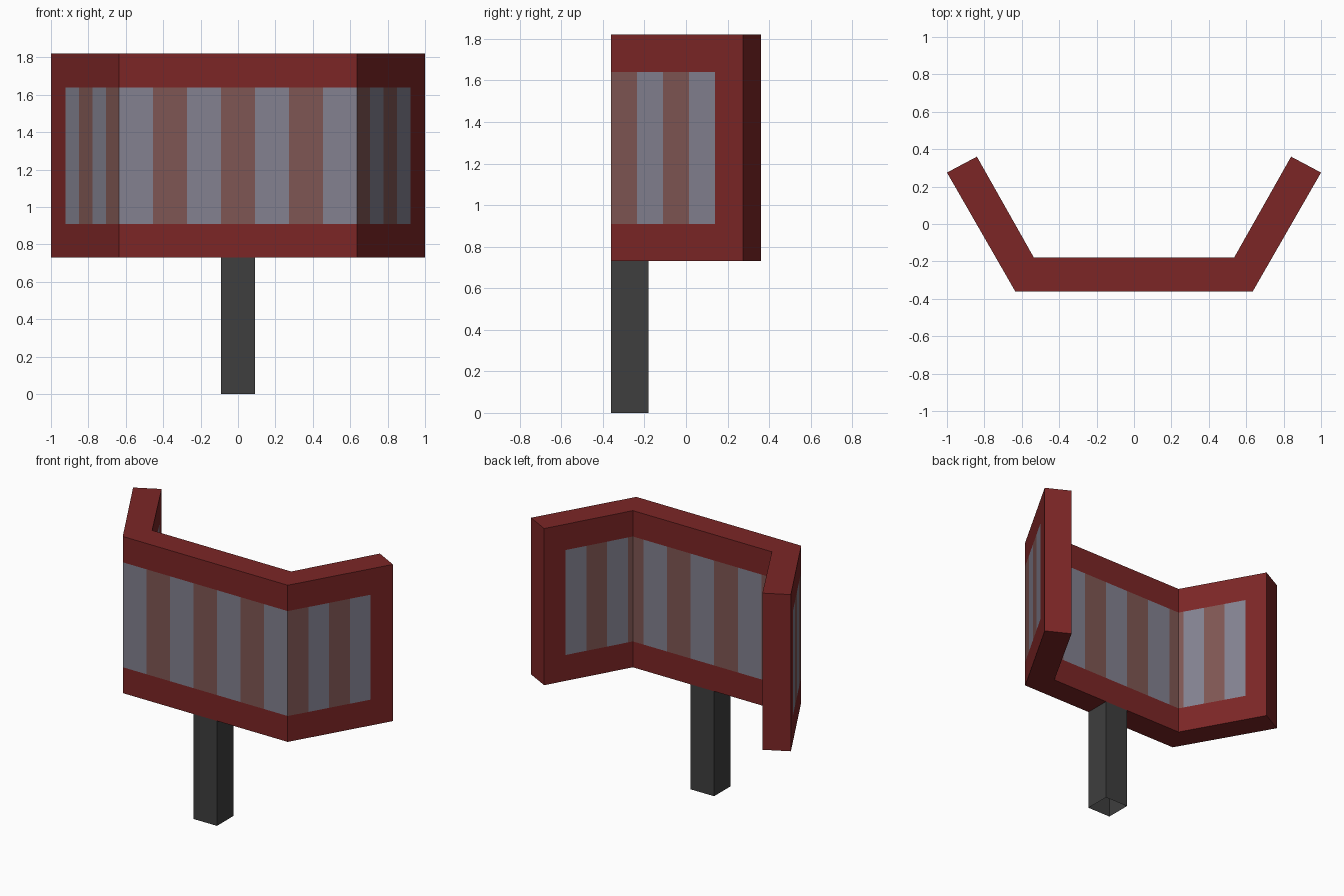
import bpy, bmesh
from mathutils import Vector

if "Cube" in bpy.data.objects:
    bpy.data.objects.remove(bpy.data.objects["Cube"])


def material(name, rgb):
    m = bpy.data.materials.new(name)
    lin = [((c / 255 + 0.055) / 1.055) ** 2.4 for c in rgb]
    m.diffuse_color = (*lin, 1)
    m.use_nodes = True
    m.node_tree.nodes["Principled BSDF"].inputs["Base Color"].default_value = m.diffuse_color
    return m


RED = material("dark red", (124, 38, 38))
BLUE = material("blue grey", (131, 129, 144))
BROWN = material("dusty brown", (127, 86, 83))
GREY = material("charcoal", (62, 62, 62))

Z = (0.73, 0.91, 1.64, 1.82)   # panel bottom, stripe band, panel top


def finish(name, bm, mats):
    mesh = bpy.data.meshes.new(name)
    bmesh.ops.remove_doubles(bm, verts=bm.verts[:], dist=0.0005)
    bm.to_mesh(mesh)
    bm.free()
    for m in mats:
        mesh.materials.append(m)
    obj = bpy.data.objects.new(name, mesh)
    bpy.context.collection.objects.link(obj)


def quad(bm, a, b, z0, z1, mat):
    pts = [(*a, z0), (*b, z0), (*b, z1), (*a, z1)]
    bm.faces.new([bm.verts.new(p) for p in pts]).material_index = mat


# wall split into columns; the middle band of each column takes its stripe colour
def wall(bm, p, q, columns):
    p, q = Vector(p), Vector(q)
    total = sum(w for w, m in columns)
    done = 0
    for width, mat in columns:
        a = p.lerp(q, done / total)
        done += width
        b = p.lerp(q, done / total)
        for i in range(3):
            quad(bm, a, b, Z[i], Z[i + 1], mat if i == 1 else 0)


# folded panel, footprint counter-clockwise from the front left corner
foot = [(-0.635, -0.36), (0.635, -0.36), (1, 0.275), (0.84, 0.36),
        (0.535, -0.18), (-0.535, -0.18), (-0.84, 0.36), (-1, 0.275)]
front = [(1, 1 + i % 2) for i in range(7)]
outer = [(0.144, 2 - i % 2) for i in range(4)] + [(0.156, 0)]
inner = [(0.15, 0), (0.145, 1), (0.145, 2), (0.145, 1), (0.035, 2)]
back = [(0.08, 2)] + [(0.182, 1 + i % 2) for i in range(5)] + [(0.08, 2)]
plain = [(1, 0)]
walls = [front, outer, plain, inner, back, inner[::-1], plain, outer[::-1]]

bm = bmesh.new()
for i, columns in enumerate(walls):
    wall(bm, foot[i], foot[(i + 1) % 8], columns)
# top and bottom, one four-sided piece per board
for ids in ((0, 1, 4, 5), (1, 2, 3, 4), (0, 5, 6, 7)):
    pts = [foot[i] for i in ids]
    bm.faces.new([bm.verts.new((*p, Z[3])) for p in pts])
    bm.faces.new([bm.verts.new((*p, Z[0])) for p in reversed(pts)])
finish("folded_panel", bm, [RED, BLUE, BROWN])

# square post, open at its ends
bm = bmesh.new()
ring = [(-0.09, -0.36), (0.09, -0.36), (0.09, -0.18), (-0.09, -0.18)]
for i in range(4):
    quad(bm, ring[i], ring[(i + 1) % 4], 0, Z[0], 0)
finish("post", bm, [GREY])
